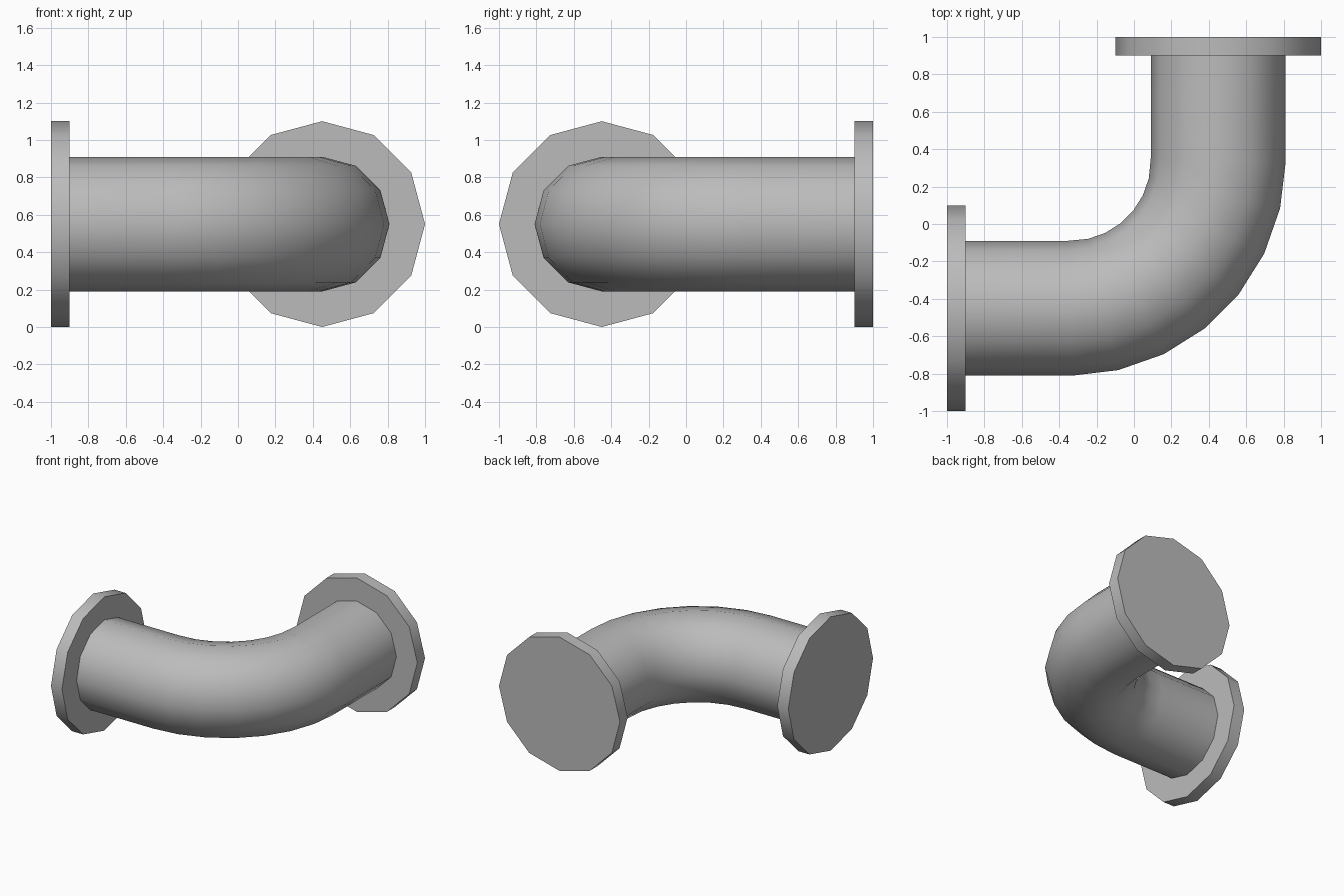
import bpy, bmesh, math
from mathutils import Vector

cube = bpy.data.objects.get("Cube")
if cube:
    bpy.data.objects.remove(cube, do_unlink=True)

SIDES = 12
HEIGHT = 0.55
PIPE_R, FLANGE_R, FLANGE_T = 0.36, 0.55, 0.1
OFFSET, BEND_R, BEND_STEPS = 0.45, 0.79, 7

grey = bpy.data.materials.new("plain grey")
grey.use_nodes = True
colour = (0.5, 0.5, 0.5, 1)
grey.diffuse_color = colour
grey.node_tree.nodes["Principled BSDF"].inputs["Base Color"].default_value = colour


def sweep(name, path, radius):
    """Sweep a capped polygon along a level path, rings set on the bisector of each corner."""
    bm = bmesh.new()
    up = Vector((0, 0, 1))
    rings = []
    for i, p in enumerate(path):
        before = (p - path[i - 1]).normalized() if i else Vector()
        after = (path[i + 1] - p).normalized() if i < len(path) - 1 else Vector()
        side = (before + after).normalized().cross(up)
        ring = []
        for k in range(SIDES):
            a = math.tau * k / SIDES
            ring.append(bm.verts.new(p + radius * (math.cos(a) * side + math.sin(a) * up)))
        rings.append(ring)
    for r, s in zip(rings, rings[1:]):
        for k in range(SIDES):
            n = (k + 1) % SIDES
            bm.faces.new((r[k], r[n], s[n], s[k]))
    bm.faces.new(rings[0])
    bm.faces.new(rings[-1])
    bmesh.ops.recalc_face_normals(bm, faces=bm.faces)
    mesh = bpy.data.meshes.new(name)
    bm.to_mesh(mesh)
    bm.free()
    mesh.materials.append(grey)
    obj = bpy.data.objects.new(name, mesh)
    bpy.context.collection.objects.link(obj)
    bpy.ops.object.select_all(action="DESELECT")
    obj.select_set(True)
    bpy.context.view_layer.objects.active = obj
    bpy.ops.object.shade_smooth_by_angle(angle=math.radians(35))
    return obj


def point(x, y):
    return Vector((x, y, HEIGHT))


# Elbow pipe: straight, quarter bend, straight
inner = 1 - FLANGE_T
centre = OFFSET - BEND_R
path = [point(-inner, -OFFSET)]
for i in range(BEND_STEPS + 1):
    a = math.pi / 2 * i / BEND_STEPS
    path.append(point(centre + BEND_R * math.sin(a), -centre - BEND_R * math.cos(a)))
path.append(point(OFFSET, inner))
sweep("elbow_pipe", path, PIPE_R)

# Solid end flanges
sweep("right_flange", [point(-1, -OFFSET), point(-inner, -OFFSET)], FLANGE_R)
sweep("back_flange", [point(OFFSET, inner), point(OFFSET, 1)], FLANGE_R)
